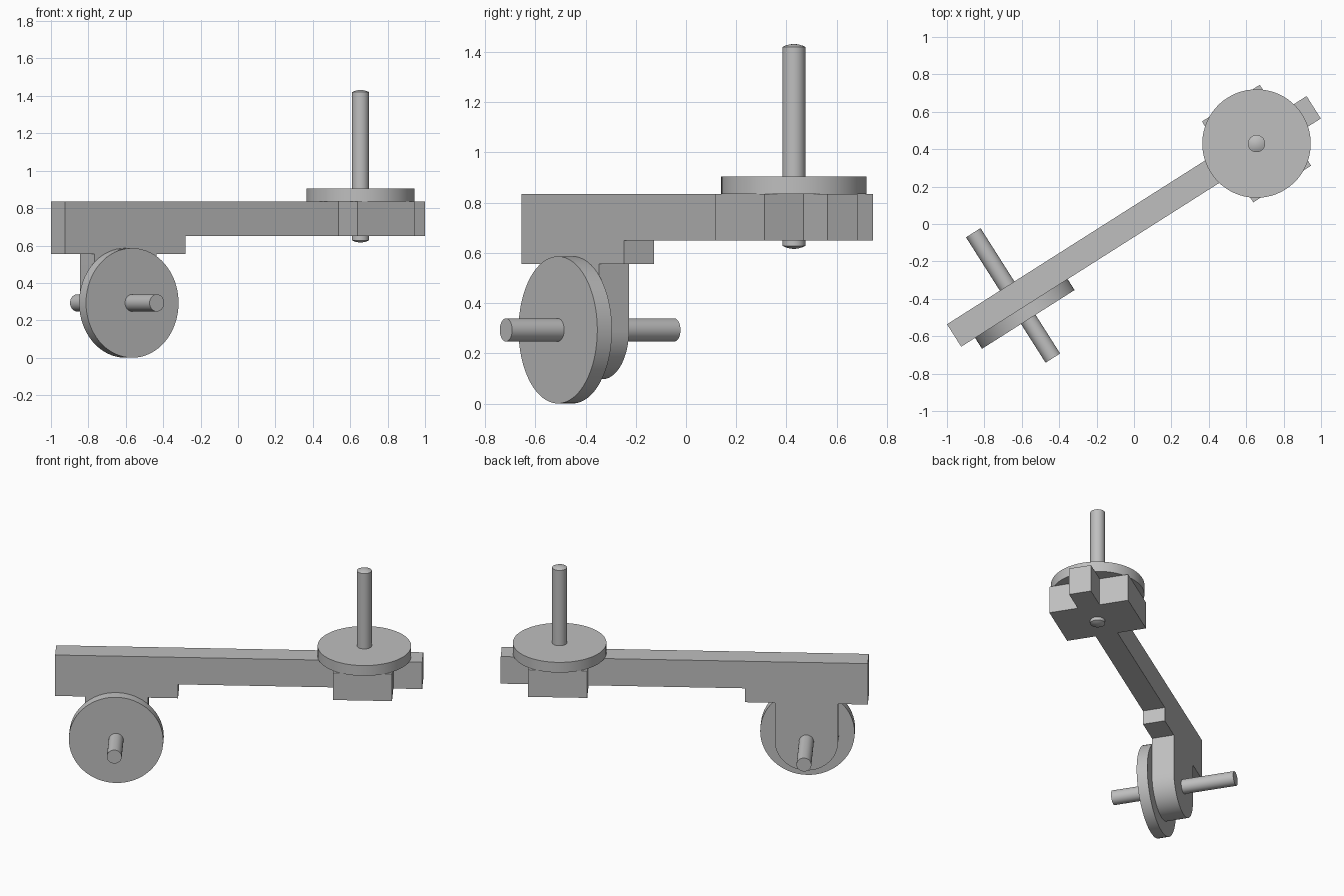
import bpy, bmesh, math
from mathutils import Matrix, Vector

if "Cube" in bpy.data.objects:
    bpy.data.objects.remove(bpy.data.objects["Cube"], do_unlink=True)

grey = bpy.data.materials.new("light grey")
grey.use_nodes = True
colour = (0.52, 0.52, 0.52, 1)
grey.diffuse_color = colour
grey.node_tree.nodes["Principled BSDF"].inputs["Base Color"].default_value = colour

# Local frame: origin under the upright pin, x along the arm
FRAME = Matrix.Translation((0.655, 0.43, 0)) @ Matrix.Rotation(math.radians(32.4), 4, 'Z')
HALF = 0.071            # half thickness of the arm
ARM_LOW, ARM_TOP = 0.65, 0.835
WHEEL_X, WHEEL_Z, WHEEL_R = -1.534, 0.293, 0.293
PIN_R = 0.046


def finish(name, bm, local=Matrix()):
    bmesh.ops.recalc_face_normals(bm, faces=bm.faces)
    mesh = bpy.data.meshes.new(name)
    bm.to_mesh(mesh)
    bm.free()
    mesh.materials.append(grey)
    obj = bpy.data.objects.new(name, mesh)
    bpy.context.collection.objects.link(obj)
    obj.matrix_world = FRAME @ local
    bpy.ops.object.select_all(action='DESELECT')
    obj.select_set(True)
    bpy.context.view_layer.objects.active = obj
    bpy.ops.object.shade_smooth_by_angle(angle=math.radians(25))
    return obj


def prism(name, profile, y0, y1):
    """Extrude an x-z outline from y0 to y1."""
    bm = bmesh.new()
    face = bm.faces.new([bm.verts.new((x, y0, z)) for x, z in profile])
    new = bmesh.ops.extrude_face_region(bm, geom=[face])["geom"]
    verts = [v for v in new if isinstance(v, bmesh.types.BMVert)]
    bmesh.ops.translate(bm, verts=verts, vec=Vector((0, y1 - y0, 0)))
    return finish(name, bm)


def cylinder(name, radius, low, high, local=Matrix(), dome=0.0):
    """Cylinder along local z, optionally with shallow domed ends."""
    bm = bmesh.new()
    bmesh.ops.create_cone(bm, cap_ends=True, segments=64, radius1=radius, radius2=radius,
                          depth=high - low,
                          matrix=Matrix.Translation((0, 0, (low + high) / 2)))
    if dome:
        for cap in [f for f in bm.faces if len(f.verts) > 4]:
            side = 1 if cap.calc_center_median().z > (low + high) / 2 else -1
            for t in (0.75, 0.45, 0.15):
                bmesh.ops.inset_individual(bm, faces=[cap], thickness=0)
                middle = cap.calc_center_median()
                base = high if side > 0 else low
                for v in cap.verts:
                    flat = Vector((v.co.x - middle.x, v.co.y - middle.y, 0)).normalized()
                    v.co = flat * radius * t
                    v.co.z = base + side * dome * (1 - t * t)
    return finish(name, bm, local)


# Arm with thick end and round-bottomed axle bracket, in one outline
TAB_R, STEP = 0.196, 0.555
tab = [(WHEEL_X + TAB_R * math.cos(a), WHEEL_Z - TAB_R * math.sin(a))
       for a in [math.pi * (1 - i / 32) for i in range(33)]]
outline = [(-1.915, ARM_TOP), (-1.915, STEP), (WHEEL_X - TAB_R, STEP), *tab,
           (WHEEL_X + TAB_R, STEP), (-1.153, STEP), (-1.153, ARM_LOW),
           (0.362, ARM_LOW), (0.362, ARM_TOP)]
prism("arm_with_bracket", outline, -HALF, HALF)

# Side blocks under the turntable
block = [(-0.183, ARM_LOW), (0.183, ARM_LOW), (0.183, ARM_TOP), (-0.183, ARM_TOP)]
for name, s in (("left_side_block", 1), ("right_side_block", -1)):
    prism(name, block, s * HALF, s * 0.256)

# Turntable disc and upright pin
cylinder("turntable_disc", 0.29, ARM_TOP, 0.905)
cylinder("upright_pin", PIN_R, 0.628, 1.42, dome=0.012)

# Wheel and axle, turned to lie across the arm
across = Matrix.Translation((WHEEL_X, 0, WHEEL_Z)) @ Matrix.Rotation(-math.pi / 2, 4, 'X')
cylinder("wheel", WHEEL_R, -0.14, -HALF, across)
cylinder("axle", PIN_R, -0.385, 0.409, across)
